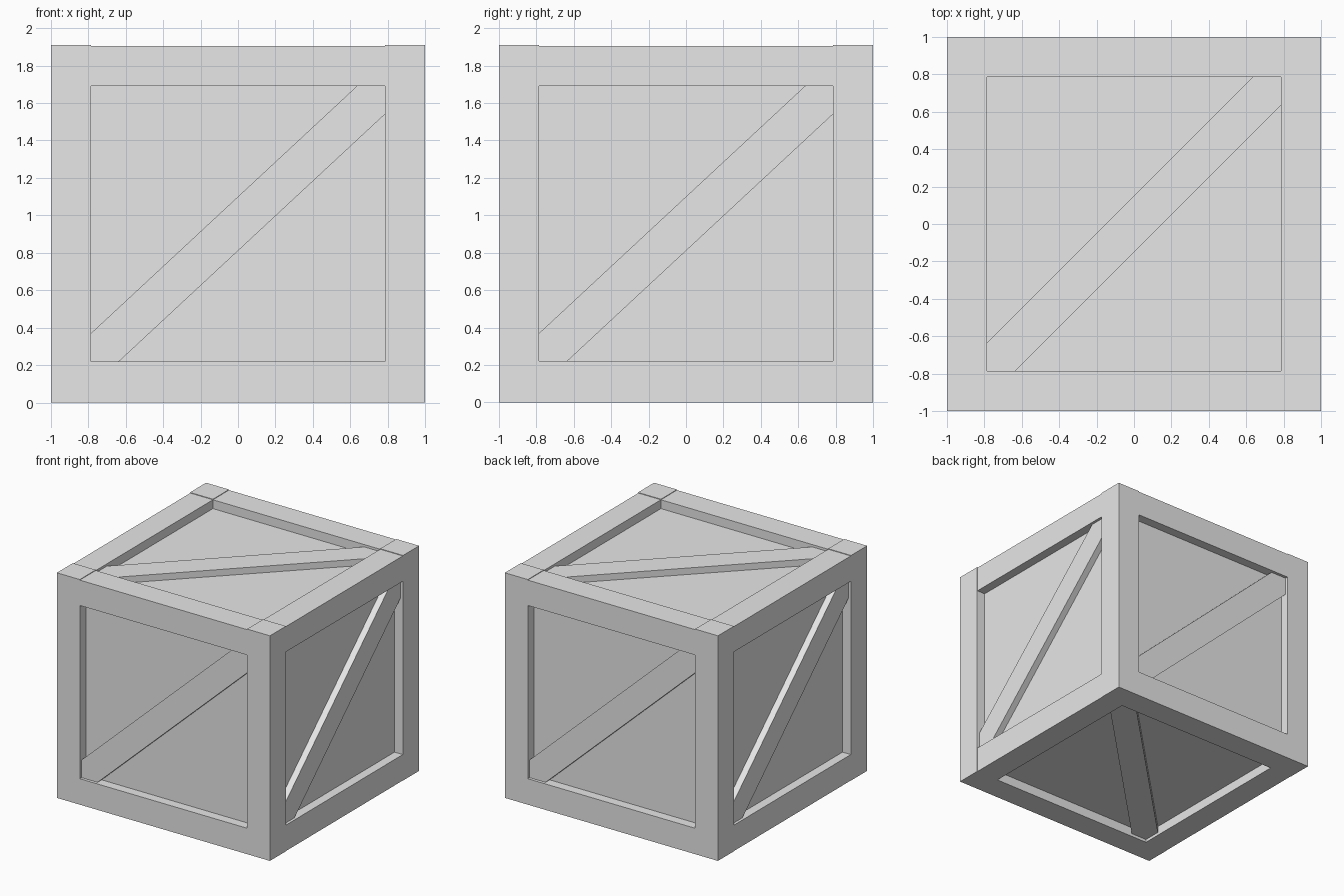
import bpy
import bmesh
from mathutils import Vector

if "Cube" in bpy.data.objects:
    bpy.data.objects.remove(bpy.data.objects["Cube"], do_unlink=True)

HEIGHT = 1.91
MID = HEIGHT / 2
POST = 0.215       # beam width across the sides
RAIL = 0.22        # beam height at top and bottom
RECESS = 0.08      # panel depth below the frame
BRACE_GAP = 0.025  # brace depth below the frame
STEP = 0.005       # rails sit a hair below the posts
IN = 1 - POST      # half width of an opening

grey = bpy.data.materials.new("plain_grey")
grey.use_nodes = True
grey.diffuse_color = (0.8, 0.8, 0.8, 1)
grey.node_tree.nodes["Principled BSDF"].inputs["Base Color"].default_value = (0.8, 0.8, 0.8, 1)


def finish(name, bm):
    bmesh.ops.recalc_face_normals(bm, faces=bm.faces)
    mesh = bpy.data.meshes.new(name)
    bm.to_mesh(mesh)
    bm.free()
    mesh.materials.append(grey)
    obj = bpy.data.objects.new(name, mesh)
    bpy.context.collection.objects.link(obj)


def box(name, low, high):
    low, high = Vector(low), Vector(high)
    bm = bmesh.new()
    bmesh.ops.create_cube(bm, size=1)
    bmesh.ops.scale(bm, vec=high - low, verts=bm.verts)
    bmesh.ops.translate(bm, vec=(low + high) / 2, verts=bm.verts)
    finish(name, bm)


def brace(name, normal, u, v, half_v, reach):
    """Diagonal plank clipped to the corners of its opening."""
    n, u, v = Vector(normal), Vector(u), Vector(v)
    cut = 0.15
    outline = [(-IN, -half_v), (cut - IN, -half_v), (IN, half_v - cut),
               (IN, half_v), (IN - cut, half_v), (-IN, cut - half_v)]
    base = Vector((0, 0, MID)) + n * (reach - RECESS - 0.02)
    bm = bmesh.new()
    face = bm.faces.new([bm.verts.new(base + u * a + v * b) for a, b in outline])
    grown = bmesh.ops.extrude_face_region(bm, geom=[face], use_keep_orig=True)
    moved = [g for g in grown["geom"] if isinstance(g, bmesh.types.BMVert)]
    bmesh.ops.translate(bm, vec=n * (RECESS + 0.02 - BRACE_GAP), verts=moved)
    finish(name, bm)


# Inner box whose sides form the recessed panels
side = 1 - RECESS
box("panels", (-side, -side, RECESS), (side, side, HEIGHT - RECESS))

# Corner posts
for sx, xname in ((-1, "right"), (1, "left")):
    for sy, yname in ((-1, "front"), (1, "back")):
        xs = sorted((sx, sx * IN))
        ys = sorted((sy, sy * IN))
        box(f"{yname}_{xname}_post", (xs[0], ys[0], 0), (xs[1], ys[1], HEIGHT))

# Top and bottom rails between the posts
for level, z0, z1 in (("bottom", 0, RAIL), ("top", HEIGHT - RAIL, HEIGHT - STEP)):
    for s, yname, xname in ((-1, "front", "right"), (1, "back", "left")):
        a, b = sorted((s, s * IN))
        box(f"{level}_{yname}_rail", (-IN, a, z0), (IN, b, z1))
        a, b = sorted((s * (1 - STEP / 2), s * IN))
        box(f"{level}_{xname}_rail", (a, -IN, z0), (b, IN, z1))

# Diagonal braces, one on each face
X, Y, Z = Vector((1, 0, 0)), Vector((0, 1, 0)), Vector((0, 0, 1))
for name, n, u in (("front", -Y, X), ("left", X, Y), ("back", Y, -X), ("right", -X, -Y)):
    brace(name + "_brace", n, u, Z, MID - RAIL, 1)
for name, n in (("top", Z), ("bottom", -Z)):
    brace(name + "_brace", n, X, Y, IN, MID)
